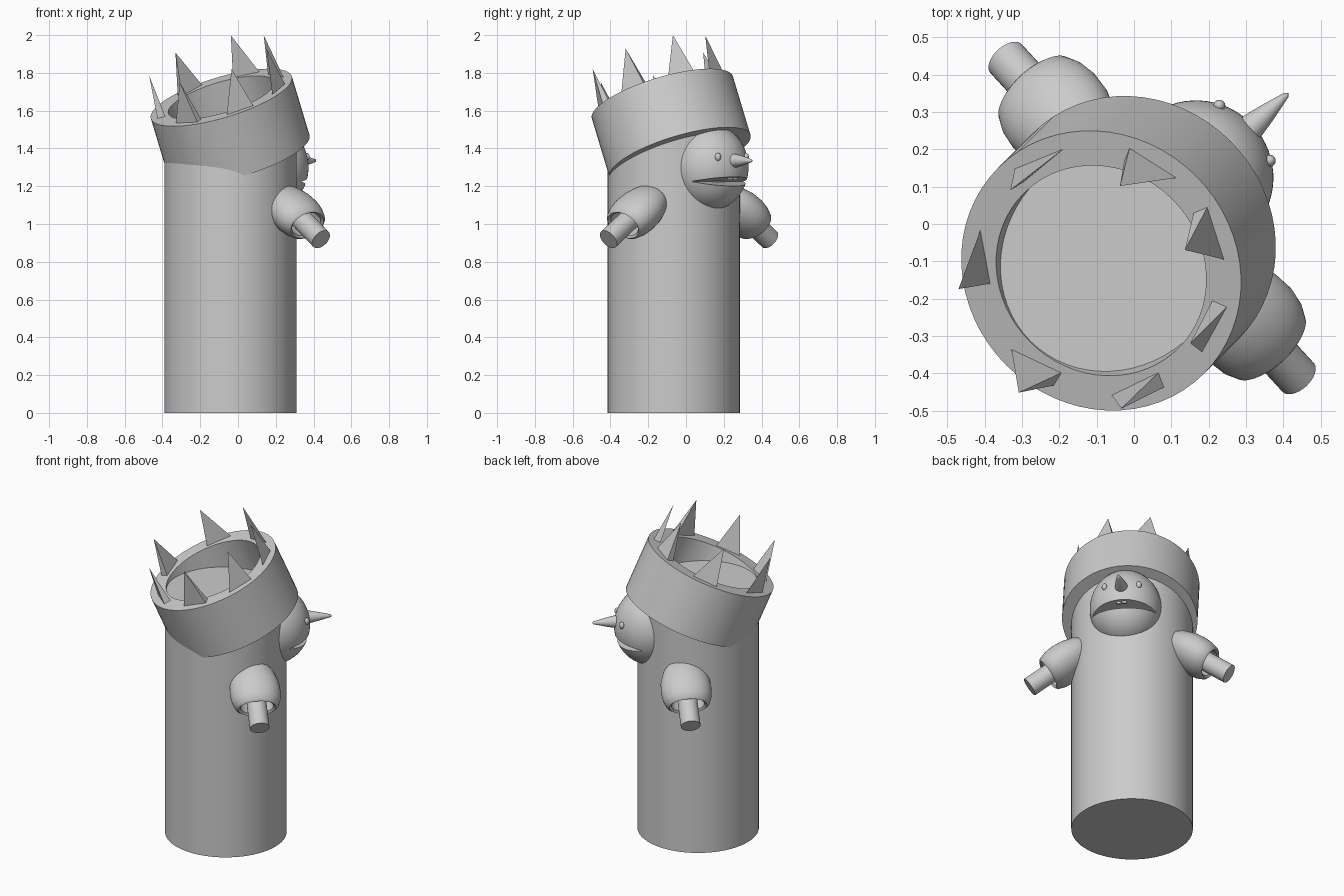
import bpy, bmesh, math
from mathutils import Vector, Matrix

if "Cube" in bpy.data.objects:
    bpy.data.objects.remove(bpy.data.objects["Cube"])

grey = bpy.data.materials.new("plain grey")
grey.use_nodes = True
grey.diffuse_color = (0.6, 0.6, 0.6, 1)
grey.node_tree.nodes["Principled BSDF"].inputs["Base Color"].default_value = (0.6, 0.6, 0.6, 1)

UP = Vector((0, 0, 1))


def heading(deg):
    a = math.radians(deg)
    return Vector((math.cos(a), math.sin(a), 0))


def frame(x, y, z, origin):
    """Matrix with the given axes and origin."""
    m = Matrix((x, y, z)).transposed().to_4x4()
    m.translation = origin
    return m


def finish(name, bm, matrix=None, smooth=True):
    if matrix:
        bm.transform(matrix)
    bmesh.ops.recalc_face_normals(bm, faces=bm.faces)
    mesh = bpy.data.meshes.new(name)
    bm.to_mesh(mesh)
    bm.free()
    mesh.materials.append(grey)
    ob = bpy.data.objects.new(name, mesh)
    bpy.context.collection.objects.link(ob)
    if smooth:
        bpy.ops.object.select_all(action="DESELECT")
        ob.select_set(True)
        bpy.context.view_layer.objects.active = ob
        bpy.ops.object.shade_smooth_by_angle(angle=math.radians(35))
    return ob


def lathe(name, profile, matrix, steps=48, closed=False):
    """Spin (radius, height) points around the local z axis."""
    bm = bmesh.new()
    verts = [bm.verts.new((r, 0, h)) for r, h in profile]
    pairs = list(zip(verts, verts[1:]))
    if closed:
        pairs.append((verts[-1], verts[0]))
    edges = [bm.edges.new(p) for p in pairs]
    bmesh.ops.spin(bm, geom=verts + edges, axis=(0, 0, 1), cent=(0, 0, 0),
                   angle=math.tau, steps=steps)
    bmesh.ops.remove_doubles(bm, verts=bm.verts, dist=0.0005)
    return finish(name, bm, matrix)


def ball(name, matrix, scale, segments=48):
    bm = bmesh.new()
    bmesh.ops.create_uvsphere(bm, u_segments=segments, v_segments=segments // 2, radius=1)
    return finish(name, bm, matrix @ Matrix.Diagonal((*scale, 1)))


# Body
base = Vector((-0.04, -0.065, 0))
lathe("body", [(0, 0), (0.35, 0), (0.35, 1.55), (0, 1.55)], Matrix.Translation(base), 64)

# Tilted crown band
lean = math.radians(23)
f = heading(45)
side = UP.cross(f)
axis = UP * math.cos(lean) - f * math.sin(lean)
slope = f * math.cos(lean) + UP * math.sin(lean)
crown = frame(slope, side, axis, Vector((-0.088, -0.125, 1.67)))
lathe("crown_band", [(0.293, 0), (0.39, 0), (0.39, -0.337), (0.293, -0.337)],
      crown, 64, closed=True)

# Crown spikes: thin three-sided pyramids
for i, deg in enumerate((77, 22, -21, -67, -116, -167, 135)):
    bm = bmesh.new()
    bmesh.ops.create_cone(bm, cap_ends=True, segments=3, radius1=1, radius2=0, depth=1)
    bmesh.ops.translate(bm, verts=bm.verts, vec=(0, 0, 0.5))
    bmesh.ops.rotate(bm, verts=bm.verts, matrix=Matrix.Rotation(math.pi / 2, 3, "Z")
                     if min(v.co.x for v in bm.verts) < -0.9 else Matrix.Identity(3))
    # Point the long corner clockwise along the rim
    tip = min((v for v in bm.verts if v.co.z < 0.5), key=lambda v: abs(v.co.x))
    if tip.co.y > 0:
        bmesh.ops.rotate(bm, verts=bm.verts, matrix=Matrix.Rotation(math.pi, 3, "Z"))
    place = (crown @ Matrix.Rotation(math.radians(deg), 4, "Z")
             @ Matrix.Translation((0.333, 0, -0.004))
             @ Matrix.Diagonal((0.025, 0.1, 0.23, 1)))
    finish(f"crown_spike_{i + 1}", bm, place, smooth=False)

# Head
fwd = heading(42.5)
across = UP.cross(fwd)
head_frame = frame(fwd, across, UP, base + fwd * 0.28 + UP * 1.3)
head = ball("head", head_frame, (0.207, 0.207, 0.23), 64)

# Mouth: a wedge-shaped cut across the front of the head
bm = bmesh.new()
wedge = [(0.06, -0.075), (0.32, -0.125), (0.32, -0.03)]
cap = bm.faces.new([bm.verts.new((x, -0.3, z)) for x, z in wedge])
ext = bmesh.ops.extrude_face_region(bm, geom=[cap])
bmesh.ops.translate(bm, vec=(0, 0.6, 0),
                    verts=[g for g in ext["geom"] if isinstance(g, bmesh.types.BMVert)])
cutter = finish("mouth_cutter", bm, head_frame, smooth=False)
cutter.hide_render = True
cut = head.modifiers.new("mouth", "BOOLEAN")
cut.operation = "DIFFERENCE"
cut.object = cutter
cut.solver = "EXACT"
bpy.context.view_layer.objects.active = head
bpy.ops.object.modifier_apply(modifier=cut.name)
bpy.data.objects.remove(cutter)

# Teeth, eyes and arms come in pairs
for label, s in (("left", 1), ("right", -1)):
    bm = bmesh.new()
    bmesh.ops.create_cube(bm, size=1)
    finish(f"{label}_tooth", bm, head_frame @ Matrix.Translation((0.18, s * 0.017, -0.055))
           @ Matrix.Diagonal((0.012, 0.026, 0.022, 1)), smooth=False)

    ball(f"{label}_eye", head_frame @ Matrix.Translation((0.176, s * 0.1, 0.055)),
         (0.016, 0.016, 0.021), 20)

    # Hollow sleeve and plain round hand, pointing outward and down
    out = across * s * 0.82 - UP * 0.57
    arm = frame(fwd, out.cross(fwd), out.normalized(),
                base + fwd * 0.12 + across * s * 0.39 + UP * 1.05)
    sleeve = [(0, -0.22), (0.04, -0.21), (0.075, -0.18), (0.105, -0.13), (0.124, -0.06),
              (0.128, 0), (0.122, 0.05), (0.108, 0.09), (0.095, 0.1), (0.083, 0.09),
              (0.083, 0), (0, -0.01)]
    lathe(f"{label}_sleeve", sleeve, arm @ Matrix.Diagonal((1.15, 0.88, 1, 1)))
    lathe(f"{label}_hand", [(0, -0.02), (0.057, -0.02), (0.057, 0.23), (0, 0.23)], arm, 32)

# Nose: a carrot shape
nose = frame(across, UP, fwd, head_frame @ Vector((0.17, 0, 0.035)))
lathe("nose", [(0, 0), (0.04, 0), (0.035, 0.04), (0.026, 0.085), (0.015, 0.13),
               (0.008, 0.158), (0, 0.165)], nose, 32)
